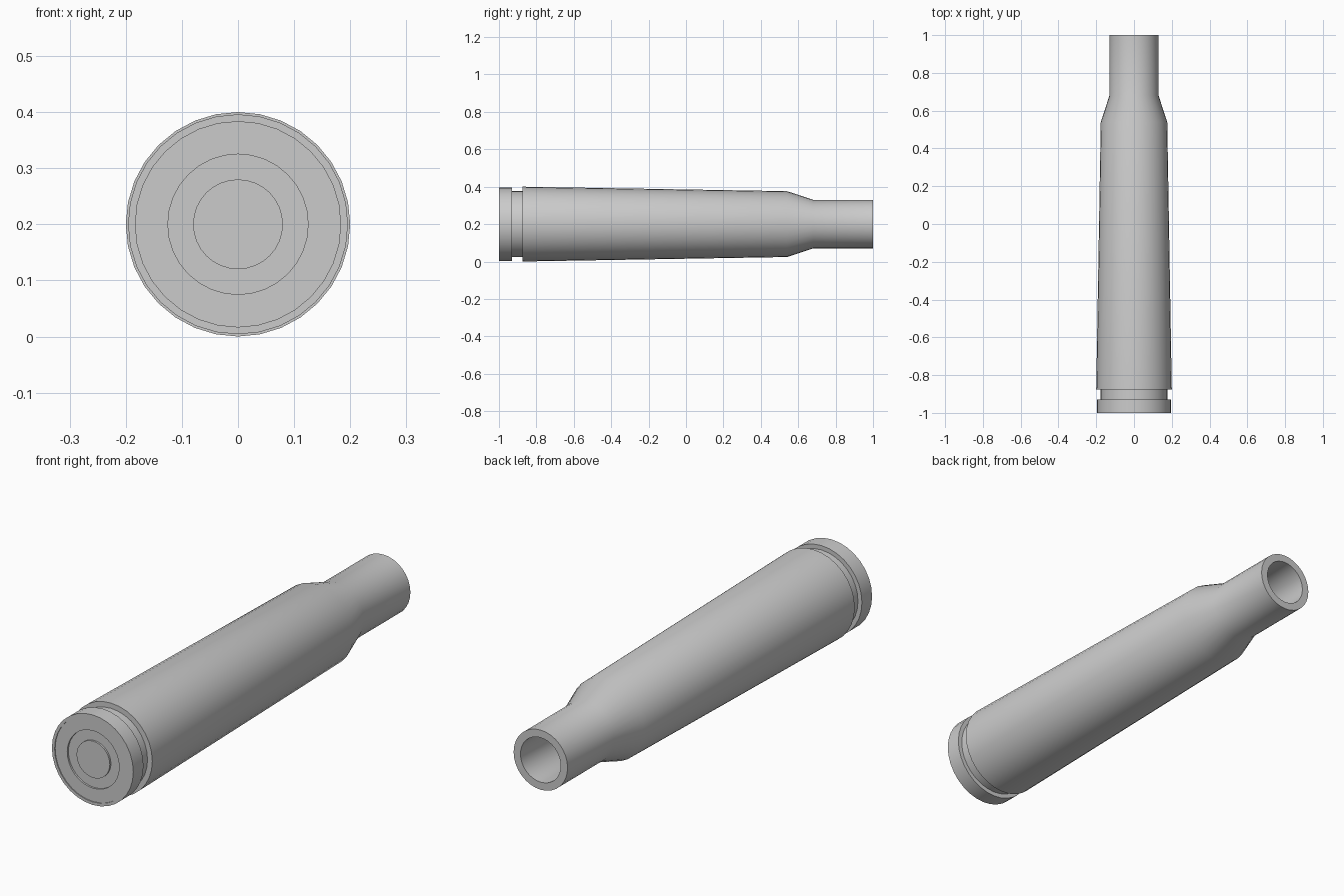
import bpy, bmesh, math

if "Cube" in bpy.data.objects:
    bpy.data.objects.remove(bpy.data.objects["Cube"])

SIDES = 32
CENTRE_Z = 0.2

def lathe(name, profile):
    """Revolve (radius, y) points around the lengthwise axis."""
    bm = bmesh.new()
    rings = []
    for r, y in profile:
        if r == 0:
            rings.append([bm.verts.new((0, y, 0))])
        else:
            angles = [2 * math.pi * i / SIDES for i in range(SIDES)]
            rings.append([bm.verts.new((r * math.cos(a), y, r * math.sin(a))) for a in angles])
    for a, b in zip(rings, rings[1:]):
        for i in range(SIDES):
            j = (i + 1) % SIDES
            if len(a) == 1:
                bm.faces.new((a[0], b[i], b[j]))
            elif len(b) == 1:
                bm.faces.new((a[i], b[0], a[j]))
            else:
                bm.faces.new((a[i], b[i], b[j], a[j]))
    bmesh.ops.recalc_face_normals(bm, faces=bm.faces)
    mesh = bpy.data.meshes.new(name)
    bm.to_mesh(mesh)
    bm.free()
    ob = bpy.data.objects.new(name, mesh)
    bpy.context.collection.objects.link(ob)
    ob.location.z = CENTRE_Z
    bpy.ops.object.select_all(action='DESELECT')
    ob.select_set(True)
    bpy.context.view_layer.objects.active = ob
    # the shoulder stays smooth, the rims and steps stay crisp
    bpy.ops.object.shade_smooth_by_angle(angle=math.radians(30))
    return ob

lathe("casing", [
    # base: centre disc, ring recess, face and raised lip
    (0, -0.996), (0.08, -0.996), (0.08, -0.988), (0.125, -0.988),
    (0.125, -0.996), (0.183, -0.996), (0.183, -1.0), (0.196, -1.0),
    # rim and groove
    (0.196, -0.93), (0.177, -0.93), (0.177, -0.875), (0.2, -0.875),
    # tapered body, shoulder, neck
    (0.176, 0.54), (0.13, 0.68), (0.13, 1.0),
    # mouth and hollow inside
    (0.097, 1.0), (0.097, 0.67), (0.143, 0.53), (0.16, -0.8), (0, -0.8),
])
